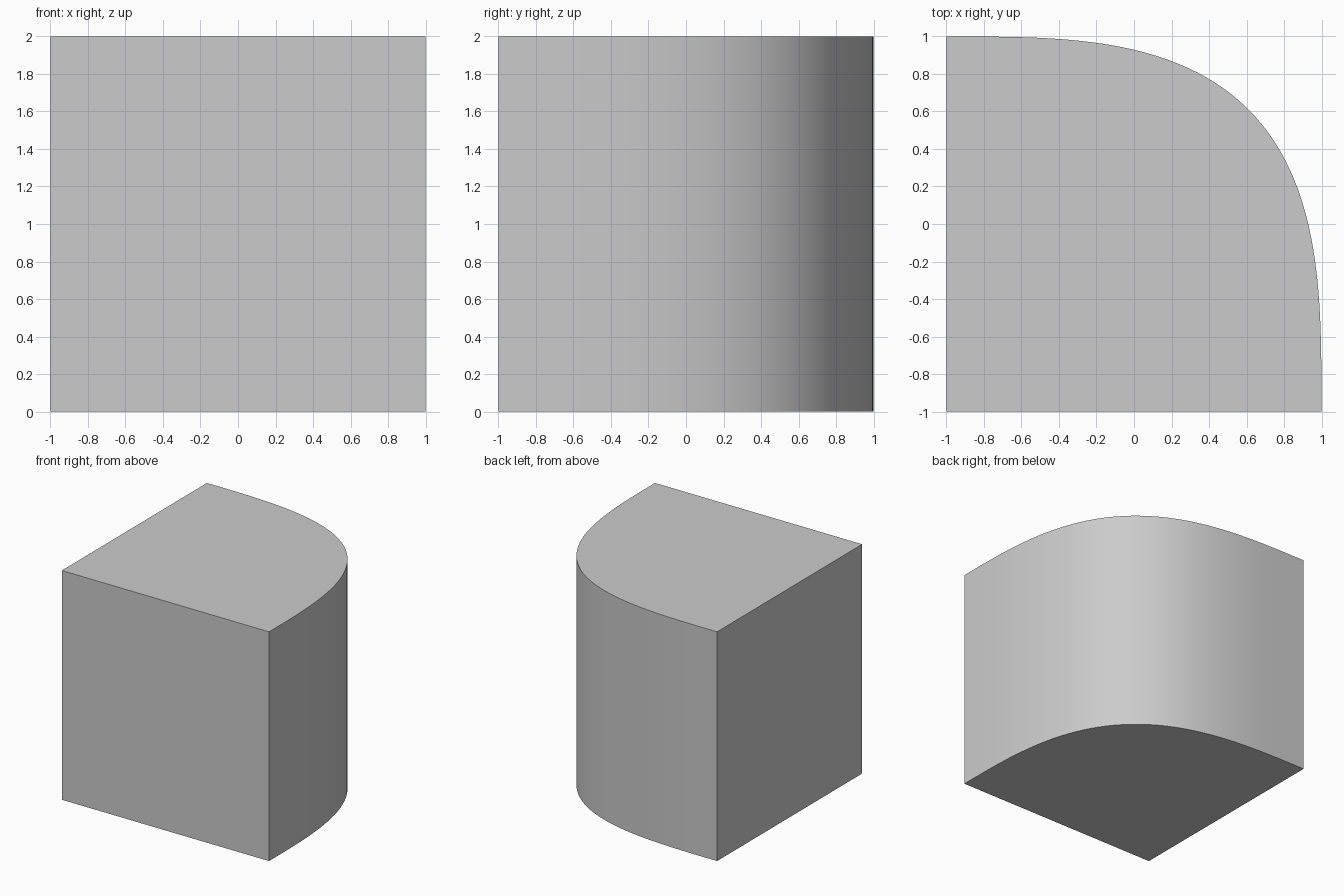
import bpy, bmesh, math

if "Cube" in bpy.data.objects:
    bpy.data.objects.remove(bpy.data.objects["Cube"])

N = 3.2        # roundness of the superellipse corner
R = 2.0        # reach of the curve from the square corner
RIM = 0.2      # thickness of the curved band
STEPS = 48


def curve(inset):
    """Rounded corner from the front edge to the left edge, inset along its normal."""
    pts = []
    for i in range(STEPS + 1):
        t = math.pi / 2 * i / STEPS
        c, s = max(math.cos(t), 0), max(math.sin(t), 0)
        if i == STEPS:
            c = 0.0
        u, v = c ** (2 / N), s ** (2 / N)
        nx, ny = u ** (N - 1), v ** (N - 1)
        d = math.hypot(nx, ny)
        pts.append((max(R * u - inset * nx / d, 0) - 1,
                    max(R * v - inset * ny / d, 0) - 1))
    return pts


def prism(name, outline, height=2.0):
    """Extrude a closed outline upward from the floor."""
    bm = bmesh.new()
    face = bm.faces.new([bm.verts.new((x, y, 0)) for x, y in outline])
    ext = bmesh.ops.extrude_face_region(bm, geom=[face], use_keep_orig=True)
    top = [g for g in ext["geom"] if isinstance(g, bmesh.types.BMVert)]
    bmesh.ops.translate(bm, verts=top, vec=(0, 0, height))
    bmesh.ops.recalc_face_normals(bm, faces=bm.faces)
    mesh = bpy.data.meshes.new(name)
    bm.to_mesh(mesh)
    bm.free()
    obj = bpy.data.objects.new(name, mesh)
    bpy.context.collection.objects.link(obj)
    bpy.ops.object.select_all(action='DESELECT')
    obj.select_set(True)
    bpy.context.view_layer.objects.active = obj
    bpy.ops.object.shade_smooth_by_angle(angle=math.radians(30))
    return obj


outer, inner = curve(0), curve(RIM)

# Solid core with two flat sides and a rounded corner
prism("core_block", [(-1, -1)] + inner)

# Curved band wrapped around the core
prism("outer_band", outer + inner[::-1])
